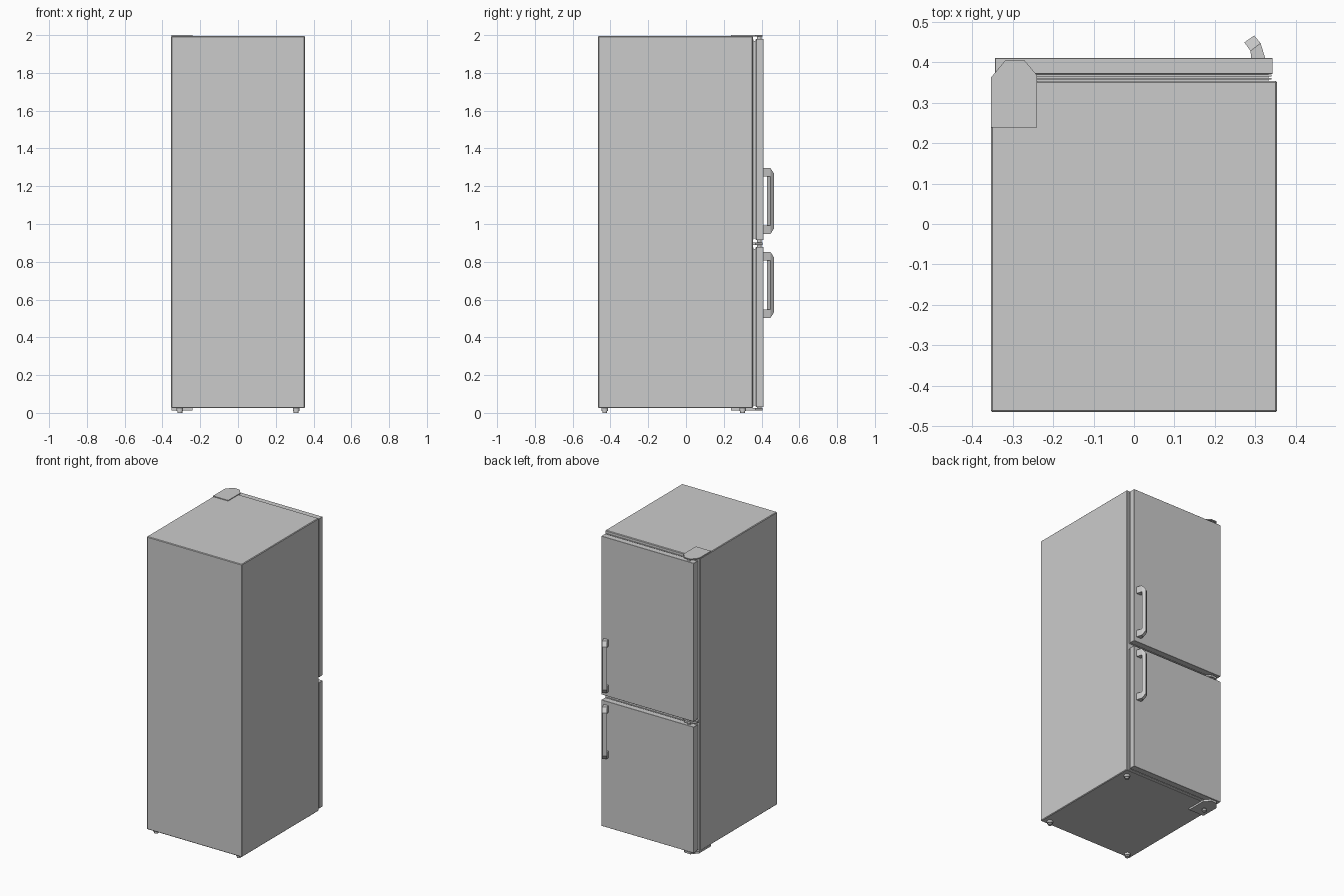
import bpy, bmesh
from mathutils import Vector

if "Cube" in bpy.data.objects:
    bpy.data.objects.remove(bpy.data.objects["Cube"])


def mesh_object(name, verts, faces):
    me = bpy.data.meshes.new(name)
    bm = bmesh.new()
    vs = [bm.verts.new(v) for v in verts]
    for f in faces:
        bm.faces.new([vs[i] for i in f])
    bmesh.ops.recalc_face_normals(bm, faces=bm.faces[:])
    bm.to_mesh(me)
    bm.free()
    ob = bpy.data.objects.new(name, me)
    bpy.context.collection.objects.link(ob)
    return ob


def prism(name, outline, z0, z1):
    n = len(outline)
    verts = [(x, y, z) for z in (z0, z1) for x, y in outline]
    faces = [tuple(range(n)), tuple(range(n, 2 * n))]
    faces += [(i, (i + 1) % n, n + (i + 1) % n, n + i) for i in range(n)]
    return mesh_object(name, verts, faces)


def box(name, x, y, z, bevel=0):
    ob = prism(name, [(x[0], y[0]), (x[1], y[0]), (x[1], y[1]), (x[0], y[1])], *z)
    if bevel:
        m = ob.modifiers.new("edge", 'BEVEL')
        m.width = bevel
        m.segments = 1
    return ob


def cylinder(name, x, y, z0, z1, r, sides=16):
    bpy.ops.mesh.primitive_cylinder_add(vertices=sides, radius=r, depth=z1 - z0,
                                        location=(x, y, (z0 + z1) / 2))
    ob = bpy.context.object
    ob.name = name
    bpy.ops.object.shade_smooth_by_angle()
    return ob


# Bent grab handle: left/right section points at three depths, C-shaped side outline
STATIONS = [((0.29, 0.408), (0.325, 0.408)),
            ((0.288, 0.428), (0.313, 0.447)),
            ((0.273, 0.449), (0.297, 0.466))]
PATH = [(0, .175), (1, .175), (2, .145), (2, -.145), (1, -.175),
        (0, -.175), (0, -.13), (1, -.13), (1, .13), (0, .13)]


def handle(name, zc):
    verts = [(*STATIONS[s][side], zc + z) for side in (0, 1) for s, z in PATH]
    n = len(PATH)
    faces = [(i, (i + 1) % n, n + (i + 1) % n, n + i) for i in range(n)]
    for cap in ((0, 1, 8, 9), (1, 2, 3, 4, 7, 8), (4, 5, 6, 7)):
        faces += [cap, tuple(n + i for i in cap)]
    return mesh_object(name, verts, faces)


# Cabinet
box("cabinet", (-0.354, 0.354), (-0.465, 0.354), (0.025, 1.995), 0.004)

# Doors with ribbed seals and handles
for label, z0, z1, hz in (("upper", 0.914, 1.98, 1.1215), ("lower", 0.03, 0.878, 0.6775)):
    box(label + "_door", (-0.344, 0.343), (0.371, 0.41), (z0, z1), 0.001)
    box(label + "_seal_core", (-0.333, 0.333), (0.352, 0.373), (z0 + .01, z1 - .01))
    for i, y in enumerate((0.357, 0.365)):
        box(f"{label}_seal_rib_{i}", (-0.34, 0.34), (y, y + 0.004), (z0 + .003, z1 - .003))
    handle(label + "_handle", hz)

# Hinge plates
HINGE = [(-0.353, 0.238), (-0.24, 0.238), (-0.24, 0.368),
         (-0.272, 0.406), (-0.317, 0.406), (-0.353, 0.363)]
prism("top_hinge", HINGE, 1.993, 2.0)
prism("bottom_hinge", HINGE, 0.013, 0.026)
MIDDLE = [(-0.345, 0.35), (-0.245, 0.35)] + HINGE[2:5] + [(-0.345, 0.37)]
prism("middle_hinge", MIDDLE, 0.89, 0.903)

# Hinge pins
for i, (z0, z1) in enumerate(((0.015, 0.04), (0.87, 0.925), (1.97, 1.996))):
    cylinder(f"hinge_pin_{i}", -0.295, 0.387, z0, z1, 0.012)

# Feet
for i, (x, y) in enumerate(((-.308, -.43), (.308, -.43), (-.308, .30), (.308, .30))):
    cylinder(f"foot_pad_{i}", x, y, 0.0, 0.012, 0.013)
    cylinder(f"foot_collar_{i}", x, y, 0.01, 0.027, 0.018)
